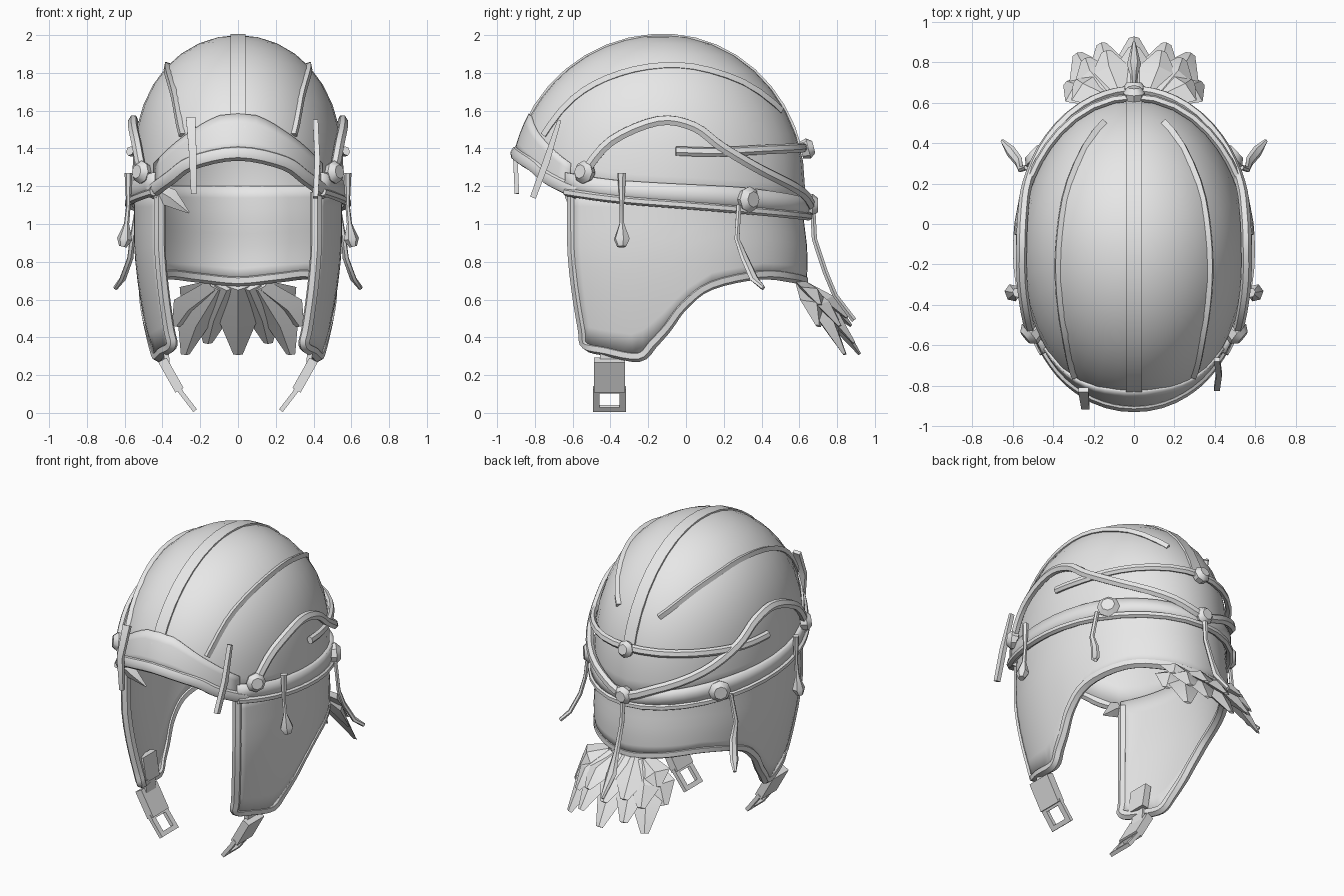
import bpy, bmesh
from math import sin, cos, asin, pi, radians, sqrt
from mathutils import Vector

if "Cube" in bpy.data.objects:
    bpy.data.objects.remove(bpy.data.objects["Cube"])

grey = bpy.data.materials.new("plain grey")
grey.use_nodes = True
grey.diffuse_color = (0.8, 0.8, 0.8, 1)
grey.node_tree.nodes["Principled BSDF"].inputs["Base Color"].default_value = (0.8, 0.8, 0.8, 1)

def finish(name, bm, thickness=0, angle=40):
    mesh = bpy.data.meshes.new(name)
    bm.to_mesh(mesh)
    bm.free()
    ob = bpy.data.objects.new(name, mesh)
    bpy.context.collection.objects.link(ob)
    mesh.materials.append(grey)
    bpy.ops.object.select_all(action="DESELECT")
    ob.select_set(True)
    bpy.context.view_layer.objects.active = ob
    bpy.ops.object.shade_smooth_by_angle(angle=radians(angle))
    if thickness:
        mod = ob.modifiers.new("thickness", "SOLIDIFY")
        mod.thickness, mod.offset = thickness, -1

def table(keys, x):
    """Linear interpolation through (x, value) pairs."""
    for (a, va), (b, vb) in zip(keys, keys[1:]):
        if x <= b:
            return va + (vb - va) * max(0, x - a) / (b - a)
    return keys[-1][1]

def hull(deg, z, off=0.0):
    """Point on the helmet: angle round from the front, height, outward offset."""
    a = radians(deg)
    s = min(1, max(0, (z - 1.2) / 0.8))
    low = max(0, 0.9 - z) / 0.55
    f = 1 - 0.15 * low ** 1.5 + 0.17 * max(0, -cos(a)) * max(0, 1.05 - z)
    depth = 0.80 if cos(a) > 0 else 0.75
    p = Vector((0.56 * sin(a) * f * sqrt(1 - s ** 2.6),
                -0.12 - depth * cos(a) * f * sqrt(1 - s ** 2), z))
    n = p - Vector((0, -0.12, min(z, 1.2)))
    return p + n.normalized() * off

def grid(name, fn, a0, a1, nu, nv, thickness):
    """Sheet over angle a0..a1; fn(angle, t) gives the point."""
    bm = bmesh.new()
    rows = [[bm.verts.new(fn(a0 + (a1 - a0) * i / nu, j / nv)) for i in range(nu + 1)]
            for j in range(nv + 1)]
    for r, q in zip(rows, rows[1:]):
        for i in range(nu):
            bm.faces.new((r[i], r[i + 1], q[i + 1], q[i]))
    bmesh.ops.remove_doubles(bm, verts=bm.verts, dist=1e-4)
    finish(name, bm, thickness)

def sweep(name, pts, w, h, normal=None, sides=6, box=False, angle=40):
    """Tube of half width w and half thickness h (numbers or lists) along points."""
    pts = [Vector(p) for p in pts]
    w, h = (v if isinstance(v, list) else [v] * len(pts) for v in (w, h))
    k, phase = (sqrt(2), pi / 4) if box else (1, 0)
    bm = bmesh.new()
    rings = []
    for i, p in enumerate(pts):
        t = (pts[min(i + 1, len(pts) - 1)] - pts[max(i - 1, 0)]).normalized()
        n = normal or p - Vector((0, -0.12, min(p.z, 1.2)))
        side = t.cross(n).normalized()
        n = side.cross(t)
        rings.append([bm.verts.new(p + side * w[i] * k * cos(c) + n * h[i] * k * sin(c))
                      for c in (phase + 2 * pi * j / sides for j in range(sides))])
    for r, q in zip(rings, rings[1:]):
        for j in range(sides):
            bm.faces.new((r[j], r[(j + 1) % sides], q[(j + 1) % sides], q[j]))
    bm.faces.new(rings[0])
    bm.faces.new(rings[-1])
    bmesh.ops.recalc_face_normals(bm, faces=bm.faces)
    finish(name, bm, 0, angle)

def on_hull(keys, off, steps=4, both=True):
    """Smooth path on the surface through (angle, height) keys, mirrored if both."""
    if both:
        keys = keys + [(360 - d, z) for d, z in reversed(keys[:-1])]
    k = [Vector(p) for p in keys]
    out = [hull(*k[0], off)]
    for i, (a, b) in enumerate(zip(k, k[1:])):
        ma = (b - k[max(i - 1, 0)]) / 2
        mb = (k[min(i + 2, len(k) - 1)] - a) / 2
        for t in (j / steps for j in range(1, steps + 1)):
            p = a.lerp(b, t * t * (3 - 2 * t)) + ma * t * (1 - t) ** 2 - mb * t * t * (1 - t)
            out.append(hull(p.x, p.y, off))
    return out

def fold(deg):
    return min(abs(deg), 360 - abs(deg))

# Crown shell
RIM = [(0, 1.38), (13, 1.37), (26, 1.33), (40, 1.25), (51, 1.18), (70, 1.14), (90, 1.12), (180, 1.05)]

def crown(deg, t):
    start = asin((table(RIM, fold(deg)) - 1.2) / 0.8)
    return hull(deg, 1.2 + 0.8 * sin(start + (pi / 2 - start) * t))

grid("crown", crown, 0, 360, 36, 10, 0.04)

# Neck and cheek guard
HEM = [(51, 0.36), (62, 0.33), (78, 0.30), (85, 0.37), (92, 0.46), (99, 0.57),
       (111, 0.68), (134, 0.735), (157, 0.72), (180, 0.70)]

def guard(deg, t):
    low = table(HEM, fold(deg))
    return hull(deg, low + (1.2 - low) * t, -0.01)

grid("neck_guard", guard, 51, 309, 52, 8, 0.04)
sweep("guard_trim", on_hull([(51, 1.17), (51, 0.75), (51, 0.45)] + HEM, -0.032), 0.03, 0.032)

# Brow plate, brim roll and belt
TOP = [(0, 1.58), (12, 1.57), (22, 1.52), (35, 1.44), (52, 1.32)]
grid("brow_plate", lambda d, t: hull(d, table(RIM, fold(d)) * (1 - t) + table(TOP, fold(d)) * t, 0.01),
     -52, 52, 20, 4, 0.02)
brim = [(-55, 1.17), (-40, 1.245), (-26, 1.325), (0, 1.375), (26, 1.325), (40, 1.245), (55, 1.17)]
sweep("brim_roll", on_hull(brim, -0.005, both=False), 0.04, 0.035, sides=8)
BELT = [(51, 0.10), (120, 0.11), (180, 0.08)]
grid("belt", lambda d, t: hull(d, table(RIM, fold(d)) - 0.01 + t * table(BELT, fold(d)), 0.025),
     51, 309, 36, 2, 0.03)
sweep("belt_lower_cord", on_hull([(51, 1.17), (90, 1.11), (180, 1.04)], 0.02, 8), 0.022, 0.022)

# Centre strip over the top
arc = [radians(a) for a in range(14, 90, 9)]
strip = [hull(0, 1.2 + 0.8 * sin(a), -0.006) for a in arc]
strip += [hull(180, 1.2 + 0.8 * sin(a), -0.006) for a in reversed(arc)]
sweep("centre_strip", strip, 0.04, 0.014, sides=4, box=True)

# Cords that meet at the back
sweep("wavy_cord", on_hull([(60, 1.27), (70, 1.43), (88, 1.53), (103, 1.50), (115, 1.39),
                            (134, 1.27), (160, 1.17), (180, 1.10)], 0.03), 0.03, 0.025)
sweep("upper_cord", on_hull([(95, 1.38), (112, 1.375), (140, 1.39), (180, 1.40)], 0.022), 0.026, 0.02)

def stud(name, deg, z, r):
    p = hull(deg, z)
    n = hull(deg, z, 1) - p
    radii = [r * 0.8, r, r * 0.6]
    sweep(name, [p, p + n * 0.04, p + n * 0.07], radii, radii, Vector((0, 0, 1)), sides=8)

stud("upper_back_knot", 180, 1.39, 0.055)
stud("lower_back_knot", 180, 1.10, 0.06)

SEAM = [(33, 1.47), (43, 1.66), (58, 1.77), (81, 1.83), (110, 1.83), (140, 1.75), (163, 1.60)]
for side, s in (("left", 1), ("right", -1)):
    def at(x, y, z):
        return Vector((s * x, y, z))

    # Raised side seam, studs and hanging cords
    sweep(side + "_seam", on_hull([(s * d, z) for d, z in SEAM], 0, 3, False), 0.02, 0.022, sides=4)
    stud(side + "_front_stud", s * 60, 1.27, 0.062)
    stud(side + "_rear_stud", s * 125, 1.13, 0.07)
    sweep(side + "_drop_pendant",
          [at(0.58, -0.34, 1.27), at(0.58, -0.34, 1.1), at(0.59, -0.34, 1.0), at(0.60, -0.34, 0.92),
           at(0.61, -0.34, 0.88)], [0.025, 0.012, 0.014, 0.045, 0.025], [0.02, 0.012, 0.014, 0.04, 0.02])
    sweep(side + "_rear_tail",
          [at(0.53, 0.28, 1.1), at(0.56, 0.27, 0.92), at(0.57, 0.31, 0.82), at(0.61, 0.36, 0.71),
           at(0.65, 0.41, 0.66)], [0.014, 0.016, 0.025, 0.028, 0.01], 0.013)

    # Chin strap: tab, link, slide and open buckle
    face = at(0.85, 0, 0.5)
    for part, a, b, w, h in (("tab", (0.395, 0.50), (0.37, 0.34), 0.07, 0.022),
                             ("link", (0.385, 0.37), (0.375, 0.26), 0.05, 0.014),
                             ("slide", (0.40, 0.28), (0.31, 0.12), 0.083, 0.025),
                             ("buckle_top", (0.32, 0.135), (0.30, 0.11), 0.088, 0.012),
                             ("buckle_end", (0.245, 0.035), (0.227, 0.012), 0.088, 0.012)):
        sweep(f"{side}_strap_{part}", [at(a[0], -0.405, a[1]), at(b[0], -0.405, b[1])], w, h, face, 4, True)
    for y in (-0.475, -0.335):
        sweep(side + "_strap_buckle_side", [at(0.31, y, 0.12), at(0.235, y, 0.022)], 0.018, 0.012, face, 4, True)

# Loose thongs at the brow
sweep("right_brow_thong", [(-0.25, -0.82, 1.56), (-0.24, -0.905, 1.38), (-0.235, -0.895, 1.16)],
      [0.025, 0.02, 0.014], 0.012, Vector((0, -1, 0)), 4, True)
sweep("left_brow_thong", [(0.41, -0.67, 1.55), (0.42, -0.74, 1.33), (0.41, -0.81, 1.14)],
      [0.01, 0.018, 0.016], 0.014, Vector((1, 0, 0)), 4, True)
sweep("right_brow_spike", [(-0.46, -0.62, 1.20), (-0.36, -0.62, 1.14), (-0.26, -0.60, 1.06)],
      [0.03, 0.05, 0.005], [0.02, 0.02, 0.004], Vector((0, -1, 0)), 4)

# Back cord and leafy tassel
sweep("back_cord", [(0, 0.67, 1.1), (0, 0.68, 0.92), (0, 0.74, 0.74), (0, 0.79, 0.62), (0, 0.89, 0.49)],
      [0.02, 0.016, 0.02, 0.035, 0.01], 0.016)
tips = [(0, 0.92, 0.31), (0.16, 0.89, 0.37), (0.28, 0.84, 0.31), (0.33, 0.70, 0.46)]
tips += [(-x, y, z) for x, y, z in tips[1:]]
for layer, (scale, lift) in enumerate(((1, 0), (0.75, 0.06))):
    for tip in tips:
        root = Vector((tip[0] * 0.4, 0.62, 0.67))
        end = root.lerp(Vector(tip), scale) + Vector((0, lift * 0.5, lift))
        mid = root.lerp(end, 0.6) + Vector((tip[0] * 0.08, 0.0, 0.02))
        sweep(f"tassel_leaf_{layer}", [root, mid, end], [0.06, 0.095, 0.025], [0.03, 0.035, 0.008],
              Vector((tip[0], 0.7, 0.7)), 4, angle=25)
